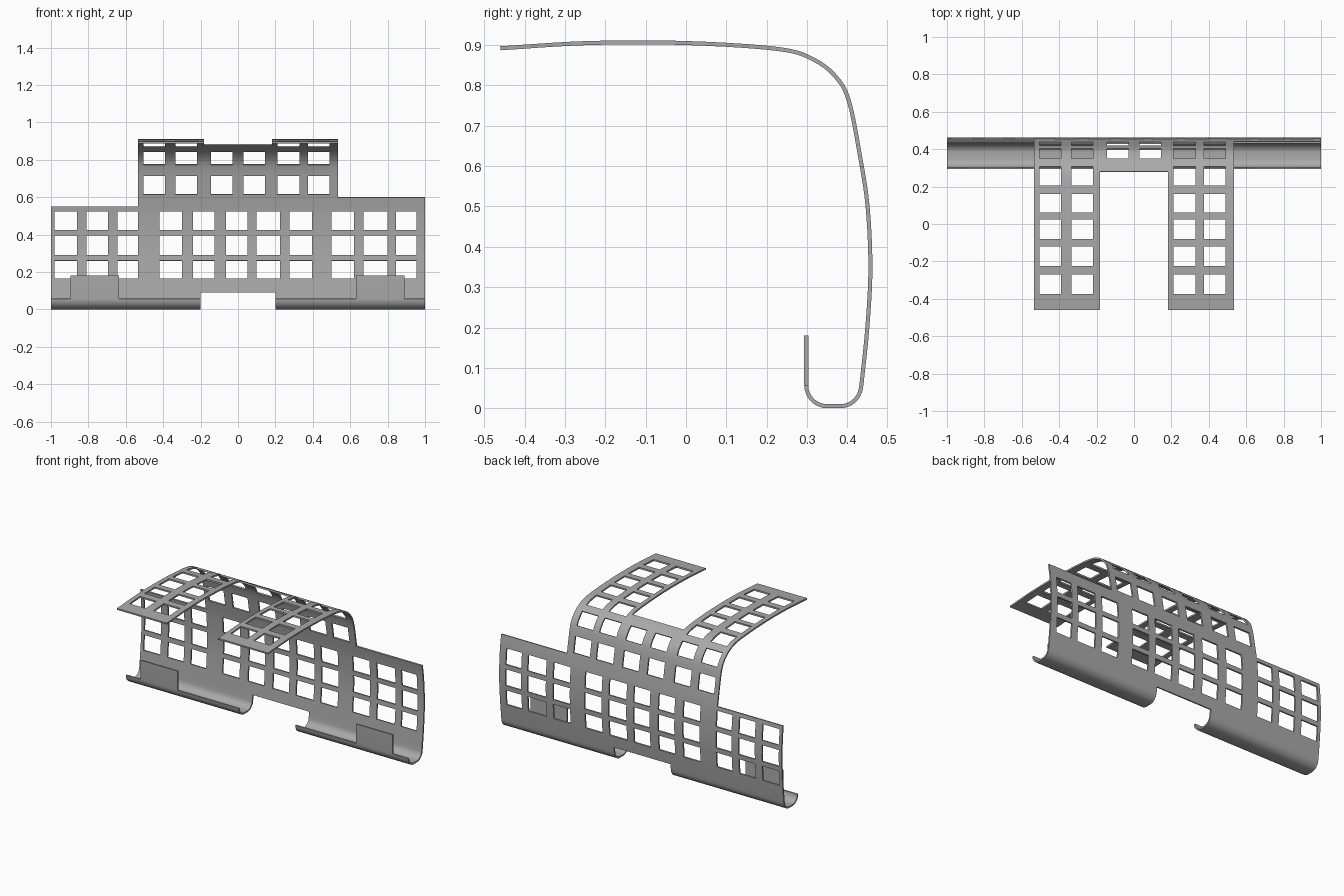
import bpy, bmesh, math
from mathutils import Vector

cube = bpy.data.objects.get("Cube")
if cube:
    bpy.data.objects.remove(cube)

THICK = 0.01
R = 0.06  # radius of the rounded inside corners

# Side profile: lip, hook, back wall, bend and top
def arc(cy, cz, r, a0, a1, n=8):
    angles = [math.radians(a0 + (a1 - a0) * i / n) for i in range(n + 1)]
    return [Vector((cy + r * math.cos(a), cz + r * math.sin(a))) for a in angles]

def spline(keys, n=5):
    pts = [2 * keys[0] - keys[1]] + keys + [2 * keys[-1] - keys[-2]]
    out = []
    for a, b, c, d in zip(pts, pts[1:], pts[2:], pts[3:]):
        for i in range(n):
            t = i / n
            out.append(0.5 * (2 * b + (c - a) * t + (2 * a - 5 * b + 4 * c - d) * t * t
                              + (3 * b - a - 3 * c + d) * t ** 3))
    return out + [keys[-1]]

hook = [Vector((0.298, 0.18))] + arc(0.35, 0.057, 0.052, 180, 270) + arc(0.382, 0.057, 0.052, 270, 355)
back = [Vector(p) for p in ((0.435, 0.06), (0.449, 0.196), (0.457, 0.345), (0.45, 0.5),
                            (0.432, 0.62), (0.405, 0.757), (0.374, 0.818), (0.318, 0.863),
                            (0.23, 0.89), (0, 0.905), (-0.24, 0.905), (-0.46, 0.892))]
profile = hook + spline(back)
dist = [0.0]
for a, b in zip(profile, profile[1:]):
    dist.append(dist[-1] + (b - a).length)
END = dist[-1]

def at(s):
    for i in range(len(dist) - 1):
        if s <= dist[i + 1] + 1e-9:
            return profile[i].lerp(profile[i + 1], (s - dist[i]) / (dist[i + 1] - dist[i]))
    return profile[-1]

# Distance along the profile for a height on the wall, or a depth on the top
def locate(value, axis, sign):
    for i in range(len(hook), len(profile) - 1):
        a, b = profile[i][axis] * sign, profile[i + 1][axis] * sign
        if a <= value * sign <= b:
            return dist[i] + (dist[i + 1] - dist[i]) * (value * sign - a) / (b - a)

def on_wall(z):
    return locate(z, 1, 1)

def on_top(y):
    return locate(y, 0, -1)

# Outline levels
LIP, NOTCH = dist[1], on_wall(0.09)
STEP = {-1: on_wall(0.55), 1: on_wall(0.60)}
CUT = on_top(0.28)
WIDE, GAP, NOTCH_X = 0.535, 0.182, 0.2
TABS = [(-0.895, -0.635), (0.63, 0.89)]

# Window rows and columns
wall_rows = [(0.165, 0.26), (0.29, 0.395), (0.425, 0.525)]
wall_cols = [(-0.98, -0.86), (-0.81, -0.695), (-0.645, -0.535), (-0.42, -0.3), (-0.24, -0.125),
             (-0.065, 0.05), (0.1, 0.225), (0.275, 0.395), (0.5, 0.62), (0.67, 0.8), (0.845, 0.955)]
bend_rows = [(0.615, 0.715), (0.775, 0.845)]
arm_rows = [(0.305, 0.205), (0.16, 0.06), (0.025, -0.08), (-0.12, -0.225), (-0.27, -0.375)]
arm_cols = [(-0.505, -0.39), (-0.335, -0.22), (0.21, 0.33), (0.375, 0.49)]
bend_cols = arm_cols + [(-0.145, -0.03), (0.03, 0.145)]

holes = []
for rows, cols, place in ((wall_rows, wall_cols, on_wall), (bend_rows, bend_cols, on_wall),
                          (arm_rows, arm_cols, on_top)):
    holes += [(x0, x1, place(a), place(b)) for a, b in rows for x0, x1 in cols]

# Rounded corners: corner point and the direction to the circle centre
fillets = []
for side in (-1, 1):
    fillets.append((side * WIDE, STEP[side], side))
    fillets.append((side * GAP, CUT, -side))

def fillet_at(x, s):
    for fx, fs, d in fillets:
        if 0 < (x - fx) * d < R and 0 < s - fs < R:
            return Vector((fx + d * R, fs + R))

def solid(x, s):
    if any(x0 < x < x1 and s0 < s < s1 for x0, x1, s0, s1 in holes):
        return False
    if s < LIP:
        return any(a < x < b for a, b in TABS)
    if s < NOTCH and abs(x) < NOTCH_X:
        return False
    if s > STEP[1 if x > 0 else -1] and abs(x) > WIDE:
        return False
    return not (s > CUT and abs(x) < GAP)

def breaks(values):
    out = []
    for v in sorted(values):
        if not out or v - out[-1] > 0.0005:
            out.append(v)
    return out

xs = [-1, 1, -WIDE, WIDE, -GAP, GAP, -NOTCH_X, NOTCH_X] + [x for t in TABS for x in t]
ss = dist + [NOTCH, CUT, STEP[-1], STEP[1]]
for x0, x1, s0, s1 in holes:
    xs += [x0, x1]
    ss += [s0, s1]
for fx, fs, d in fillets:
    for k in range(1, 7):
        xs.append(fx + d * R * k / 6)
        ss.append(fs + R * k / 6)
xs, ss = breaks(xs), breaks(ss)

# Keep the part of a cell that lies outside a corner circle
def trim(cell, centre):
    out = []
    for a, b in zip(cell, cell[1:] + cell[:1]):
        da, db = (a - centre).length - R, (b - centre).length - R
        if da >= 0:
            out.append(a)
        if da * db < 0:
            lo, hi = (a, b) if da < 0 else (b, a)
            for _ in range(24):
                mid = (lo + hi) / 2
                if (mid - centre).length < R:
                    lo = mid
                else:
                    hi = mid
            out.append(hi)
    return out

# Formed sheet
bm = bmesh.new()
cache = {}

def vert(p):
    key = (round(p.x, 4), round(p.y, 4))
    if key not in cache:
        q = at(p.y)
        cache[key] = bm.verts.new((p.x, q.x, q.y))
    return cache[key]

for x0, x1 in zip(xs, xs[1:]):
    for s0, s1 in zip(ss, ss[1:]):
        mx, ms = (x0 + x1) / 2, (s0 + s1) / 2
        if not solid(mx, ms):
            continue
        cell = [Vector(c) for c in ((x0, s0), (x1, s0), (x1, s1), (x0, s1))]
        centre = fillet_at(mx, ms)
        if centre:
            cell = trim(cell, centre)
        verts = list(dict.fromkeys(vert(p) for p in cell))
        if len(verts) > 2:
            bm.faces.new(verts)

mesh = bpy.data.meshes.new("formed_bracket_sheet")
bm.to_mesh(mesh)
bm.free()
sheet = bpy.data.objects.new("formed_bracket_sheet", mesh)
bpy.context.collection.objects.link(sheet)

grey = bpy.data.materials.new("plain grey")
grey.use_nodes = True
colour = (0.4, 0.4, 0.4, 1)
grey.diffuse_color = colour
grey.node_tree.nodes["Principled BSDF"].inputs["Base Color"].default_value = colour
mesh.materials.append(grey)

# Sheet thickness and shading
bpy.ops.object.select_all(action="DESELECT")
sheet.select_set(True)
bpy.context.view_layer.objects.active = sheet
mod = sheet.modifiers.new("thickness", "SOLIDIFY")
mod.thickness = THICK
mod.offset = 0
bpy.ops.object.modifier_apply(modifier=mod.name)
bpy.ops.object.shade_smooth_by_angle(angle=math.radians(30))
